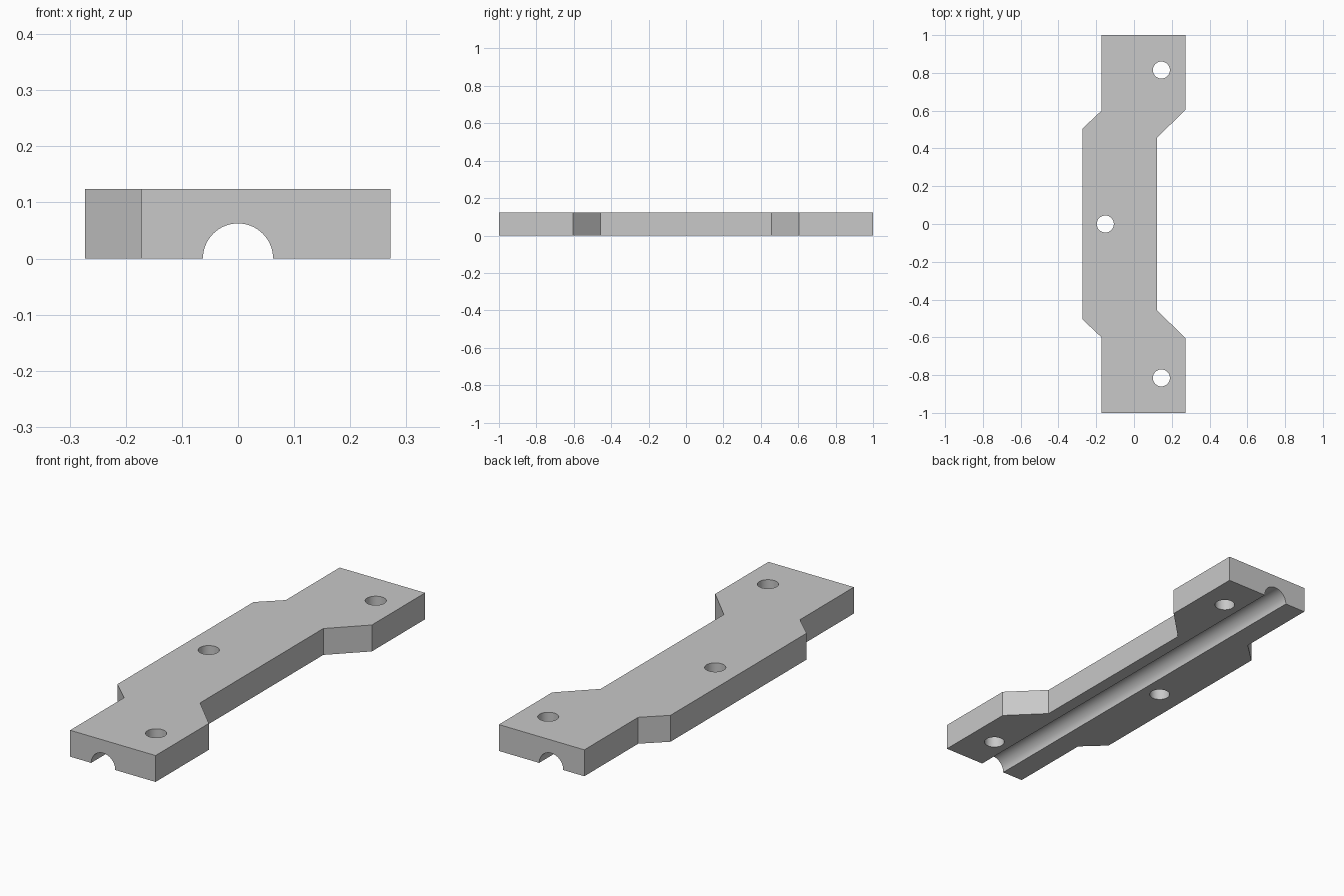
import bpy, bmesh
from math import pi

cube = bpy.data.objects.get("Cube")
if cube:
    bpy.data.objects.remove(cube, do_unlink=True)

HEIGHT = 0.124
GROOVE_R = 0.0625
HOLE_R = 0.045

# Single grey material
grey = bpy.data.materials.new("plain grey")
grey.use_nodes = True
colour = (0.58, 0.58, 0.58, 1)
grey.diffuse_color = colour
grey.node_tree.nodes["Principled BSDF"].inputs["Base Color"].default_value = colour


def cylinder(name, radius, depth, location, rotation=(0, 0, 0)):
    bpy.ops.mesh.primitive_cylinder_add(
        vertices=64, radius=radius, depth=depth, location=location, rotation=rotation)
    obj = bpy.context.object
    obj.name = name
    obj.hide_render = True
    obj.data.materials.append(grey)
    return obj


# Plate outline: one half of each edge, mirrored front to back
right_edge = [(0.272, -1), (0.272, -0.605), (0.123, -0.457)]
left_edge = [(-0.273, -0.505), (-0.172, -0.6), (-0.172, -1)]


def mirrored(points):
    return [(x, -y) for x, y in reversed(points)]


outline = right_edge + mirrored(right_edge) + mirrored(left_edge) + left_edge

bm = bmesh.new()
base = bm.faces.new([bm.verts.new((x, y, 0)) for x, y in outline])
extruded = bmesh.ops.extrude_face_region(bm, geom=[base])
top = [v for v in extruded["geom"] if isinstance(v, bmesh.types.BMVert)]
bmesh.ops.translate(bm, verts=top, vec=(0, 0, HEIGHT))
bmesh.ops.recalc_face_normals(bm, faces=bm.faces)
mesh = bpy.data.meshes.new("clamp_plate")
bm.to_mesh(mesh)
bm.free()
plate = bpy.data.objects.new("clamp_plate", mesh)
bpy.context.collection.objects.link(plate)
mesh.materials.append(grey)

# Lengthwise half-round groove and three bolt holes
cutters = [cylinder("groove_cutter", GROOVE_R, 2.4, (0, 0, 0), (pi / 2, 0, 0))]
for x, y in [(0.145, -0.815), (-0.152, 0), (0.145, 0.815)]:
    cutters.append(cylinder("hole_cutter", HOLE_R, 0.5, (x, y, HEIGHT / 2)))

bpy.ops.object.select_all(action='DESELECT')
bpy.context.view_layer.objects.active = plate
plate.select_set(True)
for cutter in cutters:
    cut = plate.modifiers.new(cutter.name, 'BOOLEAN')
    cut.operation = 'DIFFERENCE'
    cut.solver = 'EXACT'
    cut.object = cutter
    bpy.ops.object.modifier_apply(modifier=cut.name)
for cutter in cutters:
    bpy.data.objects.remove(cutter, do_unlink=True)

# Smooth bores, crisp plate edges
bpy.ops.object.shade_smooth_by_angle(angle=pi / 6)
